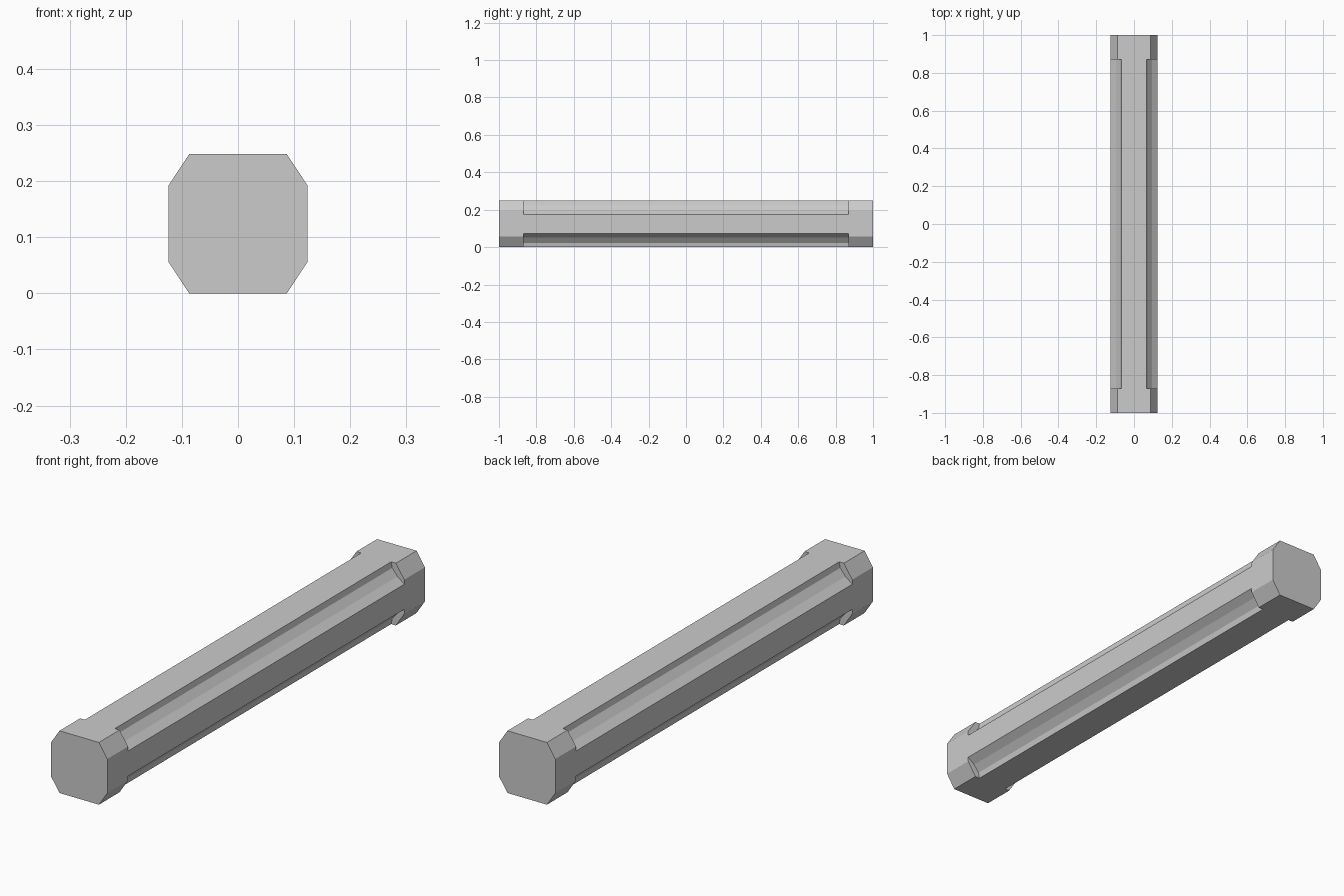
import bpy, bmesh

if "Cube" in bpy.data.objects:
    bpy.data.objects.remove(bpy.data.objects["Cube"])

H = 0.124  # half width of the square bar


def ring(corner):
    """Mirror one corner profile (top to side) into all four corners, as a closed loop."""
    q1 = corner
    q4 = [(x, -z) for x, z in reversed(corner)]
    q3 = [(-x, -z) for x, z in corner]
    q2 = [(-x, z) for x, z in reversed(corner)]
    return q1 + q4 + q3 + q2


def bar(name, corner, y0, y1, closed=True):
    """Straight bar along y with the given cross-section."""
    bm = bmesh.new()
    loop = ring(corner)
    a = [bm.verts.new((x, y0, z + H)) for x, z in loop]
    b = [bm.verts.new((x, y1, z + H)) for x, z in loop]
    n = len(loop)
    for i in range(n):
        j = (i + 1) % n
        bm.faces.new((a[i], a[j], b[j], b[i]))
    if closed:
        bm.faces.new(a)
        bm.faces.new(b)
    bmesh.ops.recalc_face_normals(bm, faces=bm.faces)
    me = bpy.data.meshes.new(name)
    bm.to_mesh(me)
    bm.free()
    obj = bpy.data.objects.new(name, me)
    bpy.context.collection.objects.link(obj)
    return obj


# Chamfered solid ends
cap_corner = [(0.087, H), (H, 0.068)]
bar("front_end_block", cap_corner, -1.0, -0.87)
bar("back_end_block", cap_corner, 0.87, 1.0)

# Shaft with a long groove sunk into each corner; its ends meet the blocks
groove_corner = [(0.066, H), (0.071, 0.101), (0.094, 0.073), (H, 0.05)]
bar("grooved_shaft", groove_corner, -0.87, 0.87, closed=False)
